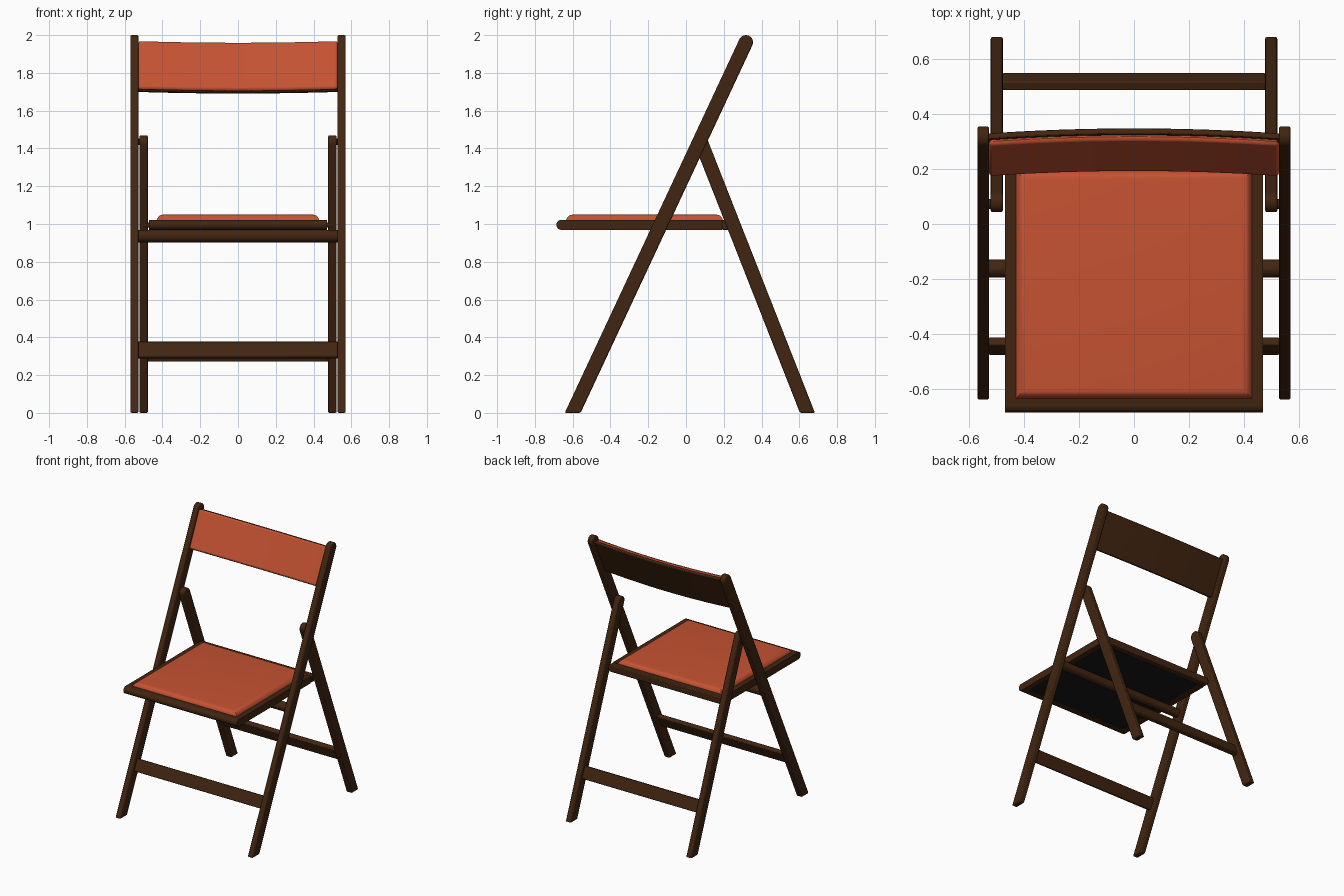
import bpy, bmesh, math

if "Cube" in bpy.data.objects:
    bpy.data.objects.remove(bpy.data.objects["Cube"])


def material(name, rgb):
    m = bpy.data.materials.new(name)
    m.diffuse_color = (*rgb, 1)
    m.use_nodes = True
    m.node_tree.nodes["Principled BSDF"].inputs["Base Color"].default_value = m.diffuse_color
    return m


WOOD = material("dark wood", (0.054, 0.0185, 0.0055))
ORANGE = material("orange upholstery", (0.56, 0.085, 0.032))
BLACK = material("black underside", (0.009, 0.009, 0.009))


def finish(name, bm, mat, bevel=0.0):
    bmesh.ops.recalc_face_normals(bm, faces=bm.faces[:])
    me = bpy.data.meshes.new(name)
    bm.to_mesh(me)
    bm.free()
    me.materials.append(mat)
    ob = bpy.data.objects.new(name, me)
    bpy.context.collection.objects.link(ob)
    if bevel:
        b = ob.modifiers.new("bevel", 'BEVEL')
        b.width, b.segments, b.limit_method = bevel, 2, 'ANGLE'
        b.angle_limit = math.radians(40)
    bpy.ops.object.select_all(action='DESELECT')
    ob.select_set(True)
    bpy.context.view_layer.objects.active = ob
    bpy.ops.object.shade_smooth_by_angle(angle=math.radians(35))
    return ob


def loft(name, profile, xs, mat, bevel=0.0, shift=lambda x: (0, 0)):
    """Sweep a (y, z) profile along x, optionally shifting each station."""
    bm = bmesh.new()
    rings = []
    for x in xs:
        dy, dz = shift(x)
        rings.append([bm.verts.new((x, y + dy, z + dz)) for y, z in profile])
    n = len(profile)
    for a, b in zip(rings, rings[1:]):
        for i in range(n):
            j = (i + 1) % n
            bm.faces.new((a[i], a[j], b[j], b[i]))
    bm.faces.new(rings[0])
    bm.faces.new(rings[-1])
    return finish(name, bm, mat, bevel)


def circle(y, z, r, n=24):
    return [(y + r * math.cos(2 * math.pi * i / n), z + r * math.sin(2 * math.pi * i / n)) for i in range(n)]


def rect(y0, y1, z0, z1):
    return [(y0, z0), (y1, z0), (y1, z1), (y0, z1)]


class Leg:
    """Leaning leg: foot at (y0, 0), rounded top centred at (y1, z1)."""

    def __init__(self, y0, y1, z1, r):
        self.y0, self.y1, self.z1, self.r = y0, y1, z1, r
        l = math.hypot(y1 - y0, z1)
        self.d = ((y1 - y0) / l, z1 / l)      # along the leg
        self.p = (self.d[1], -self.d[0])      # across, towards +y

    def profile(self):
        h = self.r / self.d[1]
        pts = [(self.y0 - h, 0), (self.y0 + h, 0)]
        for i in range(13):
            a = math.pi * i / 12
            c, s = self.r * math.cos(a), self.r * math.sin(a)
            pts.append((self.y1 + c * self.p[0] + s * self.d[0],
                        self.z1 + c * self.p[1] + s * self.d[1]))
        return pts

    def plank(self, z, length, p0, p1):
        """Rectangle aligned with the leg, centred at height z."""
        y = self.y0 + self.d[0] / self.d[1] * z
        return [(y + s * self.d[0] + p * self.p[0], z + s * self.d[1] + p * self.p[1])
                for s, p in ((-length / 2, p0), (-length / 2, p1), (length / 2, p1), (length / 2, p0))]


front = Leg(-0.60, 0.317, 1.962, 0.038)
rear = Leg(0.643, 0.08, 1.432, 0.037)

# legs and pivot pins on both sides
for side, s in (("left", -1), ("right", 1)):
    loft(f"front_leg_{side}", front.profile(), (s * 0.527, s * 0.57), WOOD, 0.007)
    loft(f"rear_leg_{side}", rear.profile(), (s * 0.477, s * 0.522), WOOD, 0.007)
    loft(f"top_pivot_{side}", circle(0.073, 1.435, 0.018), (s * 0.50, s * 0.55), WOOD)
    loft(f"seat_pivot_{side}", circle(0.225, 0.995, 0.014), (s * 0.45, s * 0.50), WOOD)

# crossbars
loft("front_stretcher", front.plank(0.332, 0.09, -0.016, 0.016), (-0.53, 0.53), WOOD, 0.006)
loft("rear_stretcher", rear.plank(0.318, 0.09, -0.018, 0.018), (-0.48, 0.48), WOOD, 0.006)
loft("seat_support_bar", circle(-0.162, 0.936, 0.033), (-0.53, 0.53), WOOD)

# seat frame: rounded front rail, side rails, back rail
nose = [(-0.66 - 0.0265 * math.sin(math.pi * i / 10), 0.9955 + 0.0265 * math.cos(math.pi * i / 10))
        for i in range(11)]
loft("seat_front_rail", nose + [(-0.625, 0.969), (-0.625, 1.022)], (-0.47, 0.47), WOOD)
loft("seat_back_rail", rect(0.19, 0.24, 0.969, 1.022), (-0.47, 0.47), WOOD, 0.006)
for side, s in (("left", -1), ("right", 1)):
    loft(f"seat_side_rail_{side}", rect(-0.625, 0.19, 0.969, 1.022), (s * 0.425, s * 0.47), WOOD)

# seat panel and padded cushion
loft("seat_underside", rect(-0.627, 0.192, 0.975, 0.985), (-0.428, 0.428), BLACK)
bm = bmesh.new()
bmesh.ops.create_cube(bm, size=1)
for v in bm.verts:
    v.co = (v.co.x * 0.86, -0.22 + v.co.y * 0.83, 1.005 + v.co.z * 0.036)
bm.faces.ensure_lookup_table()
bm.normal_update()
top = max(bm.faces, key=lambda f: f.calc_center_median().z)
for thick, rise in ((0.008, 0.011), (0.012, 0.009), (0.014, 0.005), (0.02, 0.002)):
    bmesh.ops.inset_individual(bm, faces=[top], thickness=thick, depth=rise)
finish("seat_cushion", bm, ORANGE)

# backrest, bowed backwards in the middle
xs = [-0.528 + 1.056 * i / 16 for i in range(17)]


def bow(x):
    k = 0.02 * (1 - (x / 0.528) ** 2)
    return k * front.p[0], k * front.p[1]


loft("backrest_board", front.plank(1.833, 0.284, -0.006, 0.016), xs, WOOD, 0.004, bow)
loft("backrest_cushion", front.plank(1.833, 0.28, -0.03, -0.006), xs, ORANGE, 0.012, bow)
